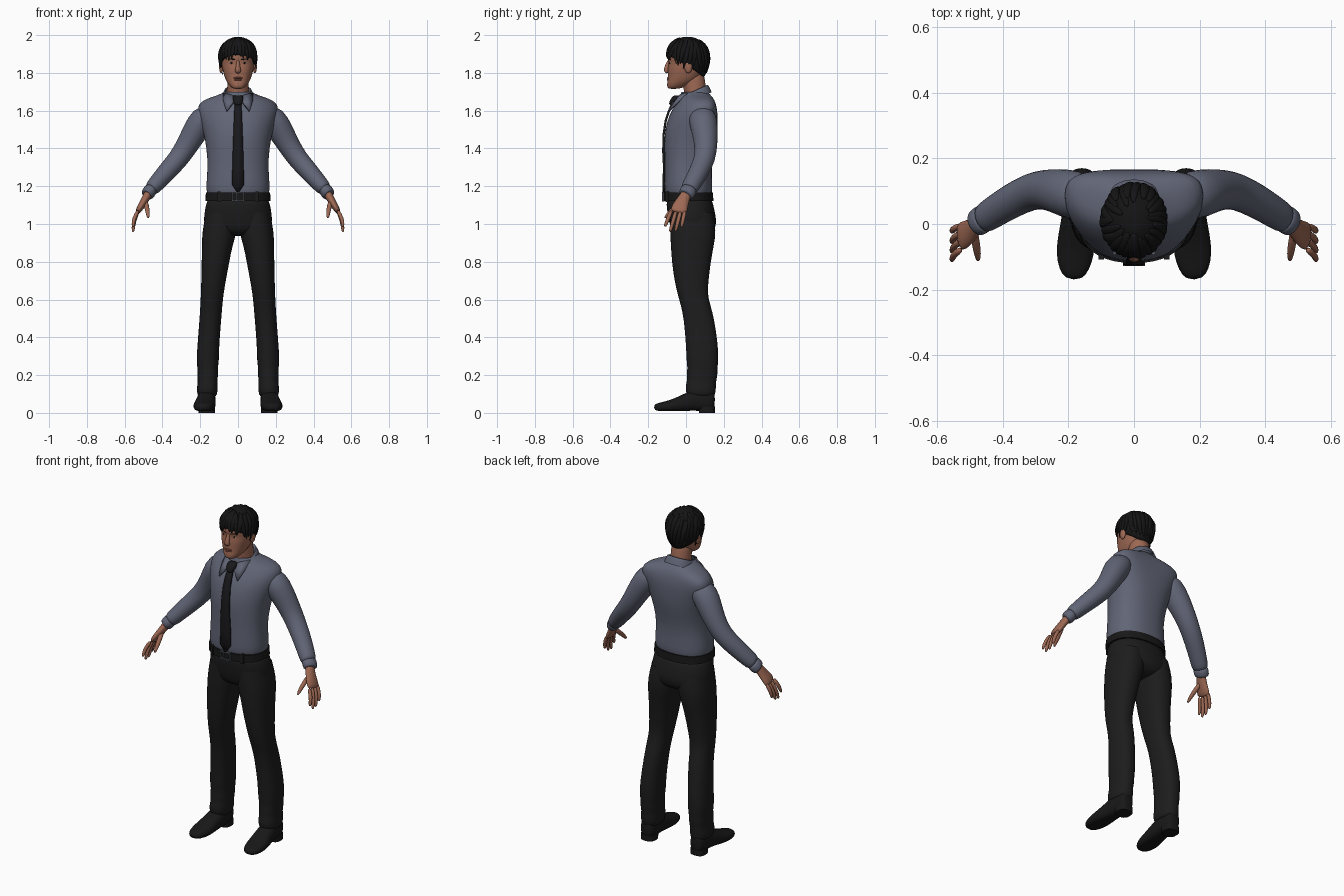
import bpy, bmesh, math, random
from mathutils import Vector

cube = bpy.data.objects.get("Cube")
if cube:
    bpy.data.objects.remove(cube, do_unlink=True)
random.seed(4)


def material(name, r, g, b):
    m = bpy.data.materials.new(name)
    m.use_nodes = True
    m.diffuse_color = (r, g, b, 1)
    bsdf = next(n for n in m.node_tree.nodes if n.type == 'BSDF_PRINCIPLED')
    bsdf.inputs["Base Color"].default_value = (r, g, b, 1)
    bsdf.inputs["Roughness"].default_value = .7
    return m


SHIRT = material("slate shirt", .12, .13, .18)
TROUSER = material("charcoal trousers", .012, .012, .012)
LEATHER = material("black leather", .009, .009, .009)
TIE = material("black tie", .01, .01, .012)
HAIR = material("black hair", .007, .007, .007)
SKIN = material("skin", .34, .14, .088)
LIP = material("lips", .24, .085, .06)
WHITE = material("eye white", .45, .4, .37)
METAL = material("buckle metal", .07, .075, .09)


def finish(name, bm, mat, sub=1, mirror=False, thick=0):
    """Turn a bmesh into a smooth object with the usual modifiers."""
    bmesh.ops.recalc_face_normals(bm, faces=bm.faces)
    me = bpy.data.meshes.new(name)
    bm.to_mesh(me)
    bm.free()
    me.materials.append(mat)
    me.shade_smooth()
    if not sub:
        me.set_sharp_from_angle(angle=math.radians(40))
    ob = bpy.data.objects.new(name, me)
    bpy.context.collection.objects.link(ob)
    if mirror:
        ob.modifiers.new("Mirror", 'MIRROR')
    if thick:
        ob.modifiers.new("Thickness", 'SOLIDIFY').thickness = thick
    if sub:
        ob.modifiers.new("Smooth", 'SUBSURF').levels = sub
        ob.modifiers["Smooth"].render_levels = sub
    return ob


def skin_rings(rows, cap):
    """Bridge equal rings of points with quads."""
    bm = bmesh.new()
    loops = [[bm.verts.new(p) for p in row] for row in rows]
    n = len(loops[0])
    for a, b in zip(loops, loops[1:]):
        for i in range(n):
            bm.faces.new((a[i], a[(i + 1) % n], b[(i + 1) % n], b[i]))
    if cap:
        bm.faces.new(loops[0])
        bm.faces.new(loops[-1])
    return bm


def oval(centre, u, v, n, p):
    pts = []
    for i in range(n):
        a = math.tau * i / n
        c, s = math.cos(a), math.sin(a)
        pts.append(centre + u * math.copysign(abs(c) ** (2 / p), c)
                   + v * math.copysign(abs(s) ** (2 / p), s))
    return pts


def stack(name, mat, rings, n=20, p=2.3, cap=False, edit=None, **kw):
    """Horizontal rings, each (z, x0, x1, y0, y1) or (z, half_x, y0, y1)."""
    rows = []
    for r in rings:
        z, x0, x1, y0, y1 = r if len(r) == 5 else (r[0], -r[1], *r[1:])
        rows.append(oval(Vector(((x0 + x1) / 2, (y0 + y1) / 2, z)),
                         Vector(((x1 - x0) / 2, 0, 0)), Vector((0, (y1 - y0) / 2, 0)), n, p))
    if edit:
        for row in rows:
            for co in row:
                edit(co)
    return finish(name, skin_rings(rows, cap), mat, **kw)


def tube(name, mat, path, n=14, p=2, cap=True, up=(0, 1, 0), edit=None, **kw):
    """Sweep ovals along a path of (x, y, z, width, depth)."""
    pts = [Vector(q[:3]) for q in path]
    rows = []
    for i, q in enumerate(path):
        t = (pts[min(i + 1, len(pts) - 1)] - pts[max(i - 1, 0)]).normalized()
        v = Vector(up)
        v = (v - t * v.dot(t)).normalized()
        rows.append(oval(pts[i], v.cross(t) * q[3], v * q[4], n, p))
    if edit:
        for row in rows:
            for co in row:
                edit(co)
    return finish(name, skin_rings(rows, cap), mat, **kw)


def ball(name, mat, centre, size, mirror=False):
    bm = bmesh.new()
    bmesh.ops.create_uvsphere(bm, u_segments=16, v_segments=10, radius=1)
    for v in bm.verts:
        v.co = Vector(centre) + v.co * Vector(size)
    return finish(name, bm, mat, 0, mirror)


# Shirt: body with shoulders swept back, sleeves, cuffs
def sweep_back(co):
    co.y += max(0, co.z - 1.3) * 3 * co.x ** 2


stack("shirt_body", SHIRT, [
    (1.14, .158, -.1, .13), (1.165, .166, -.112, .138), (1.2, .17, -.116, .142),
    (1.3, .16, -.112, .133), (1.4, .167, -.116, .152), (1.47, .18, -.116, .164),
    (1.55, .203, -.1, .168), (1.6, .217, -.078, .166), (1.64, .208, -.052, .156),
    (1.665, .165, -.036, .146), (1.683, .1, -.03, .13), (1.7, .073, -.025, .115)],
    n=28, edit=sweep_back)
tube("sleeve", SHIRT, [
    (.13, .08, 1.59, .05, .06), (.185, .088, 1.56, .077, .079), (.23, .1, 1.485, .068, .07),
    (.27, .106, 1.415, .06, .062), (.315, .1, 1.345, .055, .057), (.37, .072, 1.285, .052, .054),
    (.42, .042, 1.228, .046, .05), (.452, .02, 1.192, .043, .048), (.464, .014, 1.18, .034, .042)],
    mirror=True, n=16)
tube("cuff", SHIRT, [
    (.457, .018, 1.187, .03, .04), (.46, .016, 1.184, .038, .046), (.482, .002, 1.154, .036, .044),
    (.484, 0, 1.152, .028, .034)], mirror=True, n=16)


# Collar: sloped band and two pointed flaps
def slope(co):
    co.z += (co.y - .04) * .45


stack("collar_band", SHIRT, [
    (1.655, .09, -.05, .137), (1.68, .083, -.042, .128), (1.705, .073, -.032, .117),
    (1.705, .066, -.025, .11), (1.67, .064, -.02, .108)], edit=slope)
bm = bmesh.new()
flap = [(.004, -.046, 1.672), (.045, -.032, 1.688), (.08, .005, 1.695),
        (.078, -.045, 1.65), (.062, -.096, 1.6), (.03, -.078, 1.64)]
a, b, c, d, e, f = [bm.verts.new(q) for q in flap]
bm.faces.new((a, b, e, f))
bm.faces.new((b, c, d, e))
finish("collar_flap", bm, SHIRT, 0, True, .01)

# Tie: blade and knot
bm = bmesh.new()
blade = [(1.64, .017, -.078), (1.6, .02, -.096), (1.55, .022, -.113), (1.47, .025, -.125),
         (1.38, .028, -.126), (1.3, .03, -.122), (1.21, .033, -.125), (1.165, .003, -.124)]
rows = [[bm.verts.new((s * w, y, z)) for s in (-1, 1)] for z, w, y in blade]
for q, r in zip(rows, rows[1:]):
    bm.faces.new((q[0], q[1], r[1], r[0]))
finish("tie_blade", bm, TIE, 0, thick=.012)
stack("tie_knot", TIE, [(1.682, .024, -.062, -.03), (1.672, .031, -.076, -.035),
                        (1.65, .027, -.088, -.04), (1.628, .018, -.094, -.06)],
      n=10, p=3, cap=True)

# Trousers: seat and legs
stack("trouser_seat", TROUSER, [
    (1.16, .158, -.105, .132), (1.1, .172, -.105, .145), (1.04, .182, -.096, .16),
    (.99, .182, -.086, .162), (.955, .14, -.07, .14), (.935, .06, -.03, .1)], n=24, cap=True)
stack("trouser_leg", TROUSER, [
    (1.06, .004, .17, -.085, .145), (.96, .004, .191, -.086, .162), (.88, .03, .192, -.081, .147),
    (.8, .045, .193, -.076, .132), (.7, .064, .195, -.062, .12), (.63, .076, .197, -.046, .114),
    (.57, .082, .2, -.028, .13), (.5, .088, .204, -.012, .15), (.35, .1, .216, 0, .172),
    (.27, .1, .221, .002, .172), (.24, .107, .214, .008, .167), (.2, .104, .217, .002, .168),
    (.17, .11, .212, .006, .16), (.135, .106, .219, -.006, .16), (.09, .11, .217, .004, .155),
    (.088, .125, .2, .02, .14)], mirror=True)

# Belt, loops and buckle
stack("belt", LEATHER, [(1.122, .15, -.1, .12), (1.122, .173, -.118, .145),
                        (1.166, .17, -.119, .143), (1.166, .15, -.1, .12)], n=40, sub=0)


def box(name, mat, centre, size, mirror=False):
    bm = bmesh.new()
    bmesh.ops.create_cube(bm, size=1)
    for v in bm.verts:
        v.co = Vector(centre) + v.co * Vector(size)
    return finish(name, bm, mat, 0, mirror)


box("buckle_side", METAL, (.03, -.121, 1.144), (.008, .014, .05), True)
for z in (1.123, 1.165):
    box("buckle_bar", METAL, (0, -.121, z), (.06, .014, .007))
box("buckle_prong", METAL, (-.01, -.123, 1.144), (.008, .01, .04))
box("belt_loop", TROUSER, (.1, -.099, 1.144), (.016, .02, .055), True)


# Shoes
def flatten(co):
    co.z = max(co.z, .01)


tube("shoe", LEATHER, [
    (.165, .153, .07, .026, .045), (.165, .142, .07, .042, .06), (.165, .08, .07, .048, .065),
    (.168, .03, .064, .051, .054), (.174, -.03, .046, .057, .042), (.18, -.09, .034, .06, .031),
    (.183, -.14, .03, .047, .025), (.184, -.17, .028, .024, .016)],
    n=16, p=2.4, up=(0, 0, 1), edit=flatten, mirror=True)
stack("shoe_heel", LEATHER, [(0, .122, .208, .068, .153), (.035, .122, .208, .066, .153)],
      p=2.8, cap=True, mirror=True, sub=0)

# Hands
tube("palm", SKIN, [
    (.463, .012, 1.18, .024, .03), (.482, -.004, 1.148, .022, .028), (.5, -.022, 1.115, .02, .038),
    (.522, -.036, 1.08, .018, .046), (.533, -.042, 1.058, .012, .042)], mirror=True)
fingers = [(-.076, -.112, .985), (-.051, -.085, .957), (-.027, -.056, .96), (-.005, -.024, .983)]
for i, (y0, y1, z1) in enumerate(fingers):
    base, tip = Vector((.526, y0, 1.075)), Vector((.556, y1, z1))
    mid = base.lerp(tip, .5) + Vector((.01, 0, 0))
    tube("finger_%d" % (i + 1), SKIN, [(*base, .012, .012), (*mid, .011, .0115),
         (*mid.lerp(tip, .75), .01, .01), (*tip, .005, .005)], n=8, mirror=True)
tube("thumb", SKIN, [(.49, -.015, 1.125, .014, .016), (.482, -.06, 1.085, .014, .014),
                     (.477, -.092, 1.055, .012, .012), (.475, -.114, 1.03, .006, .006)],
     n=8, mirror=True)

# Neck and head
tube("neck", SKIN, [(0, .055, 1.63, .064, .06), (0, .05, 1.7, .059, .06),
                    (0, .04, 1.76, .058, .062), (0, .03, 1.82, .056, .06)])
stack("head", SKIN, [
    (1.715, .022, -.088, -.05), (1.722, .036, -.1, -.01), (1.742, .053, -.101, .03),
    (1.765, .067, -.096, .07), (1.8, .078, -.097, .09), (1.83, .085, -.097, .1),
    (1.853, .087, -.09, .105), (1.875, .088, -.1, .108), (1.92, .088, -.096, .11),
    (1.96, .072, -.07, .09), (1.98, .035, -.03, .05)], n=24, cap=True)
tube("nose", SKIN, [(0, -.085, 1.872, .008, .01), (0, -.096, 1.845, .01, .012),
                    (0, -.105, 1.82, .015, .014), (0, -.104, 1.809, .018, .014),
                    (0, -.094, 1.8, .012, .008)], n=10)
ball("upper_lip", LIP, (0, -.093, 1.773), (.026, .009, .005))
ball("lower_lip", LIP, (0, -.092, 1.764), (.022, .009, .006))
ball("eye", WHITE, (.034, -.077, 1.853), (.014, .01, .006), True)
ball("iris", HAIR, (.034, -.084, 1.853), (.006, .005, .006), True)
ball("ear", SKIN, (.089, .012, 1.832), (.011, .021, .034), True)
tube("eyebrow", HAIR, [(.013, -.095, 1.868, .003, .004), (.034, -.09, 1.876, .004, .005),
                       (.058, -.075, 1.87, .002, .004)], n=6, up=(0, 0, 1), mirror=True)


# Hair: cap with a sloping hairline, then tapered locks lying over it
def scalp(a, t, lift=1.0):
    """Point on the hair at angle a from the front, height t from hairline to crown."""
    hairline = 1.835 + .06 * math.cos(a)
    z = hairline + (1.99 - hairline) * math.sin(t * math.pi / 2)
    k = (z - 1.885) / .107
    s = math.sqrt(max(0, 1 - k * k)) if k > 0 else 1 - .22 * k * k
    s *= lift
    return Vector((.1 * s * math.sin(a), .01 - .116 * s * math.cos(a), z))


N = 36
turns = [math.tau * i / N for i in range(N)]
rows = [[scalp(a, 0, .84) for a in turns]]
rows += [[scalp(a, t / 8, 1 + .012 * math.sin(9 * a + t)) for a in turns] for t in range(8)]
rows.append([scalp(a, .985) for a in turns])
finish("hair_cap", skin_rings(rows, True), HAIR)

for i in range(30):
    front = i < 18
    a = -1.7 + 3.4 * i / 17 if front else 1.9 + 2.5 * (i - 18) / 11
    start = random.uniform(.62, .85)
    end = random.uniform(-.17, -.02) if front else .05
    drift = random.uniform(-.5, .25)
    width = random.uniform(.015, .02)
    path = []
    for k in range(5):
        f = k / 4
        q = scalp(a + drift * (f - .6), start + (end - start) * f, 1.0)
        r = (.5, 1, 1, .75, .12)[k] * width
        path.append((*q, r, r * .55))
    out = (math.sin(a), -math.cos(a), .3)
    tube("hair_lock_%d" % (i + 1), HAIR, path, n=6, up=out)
